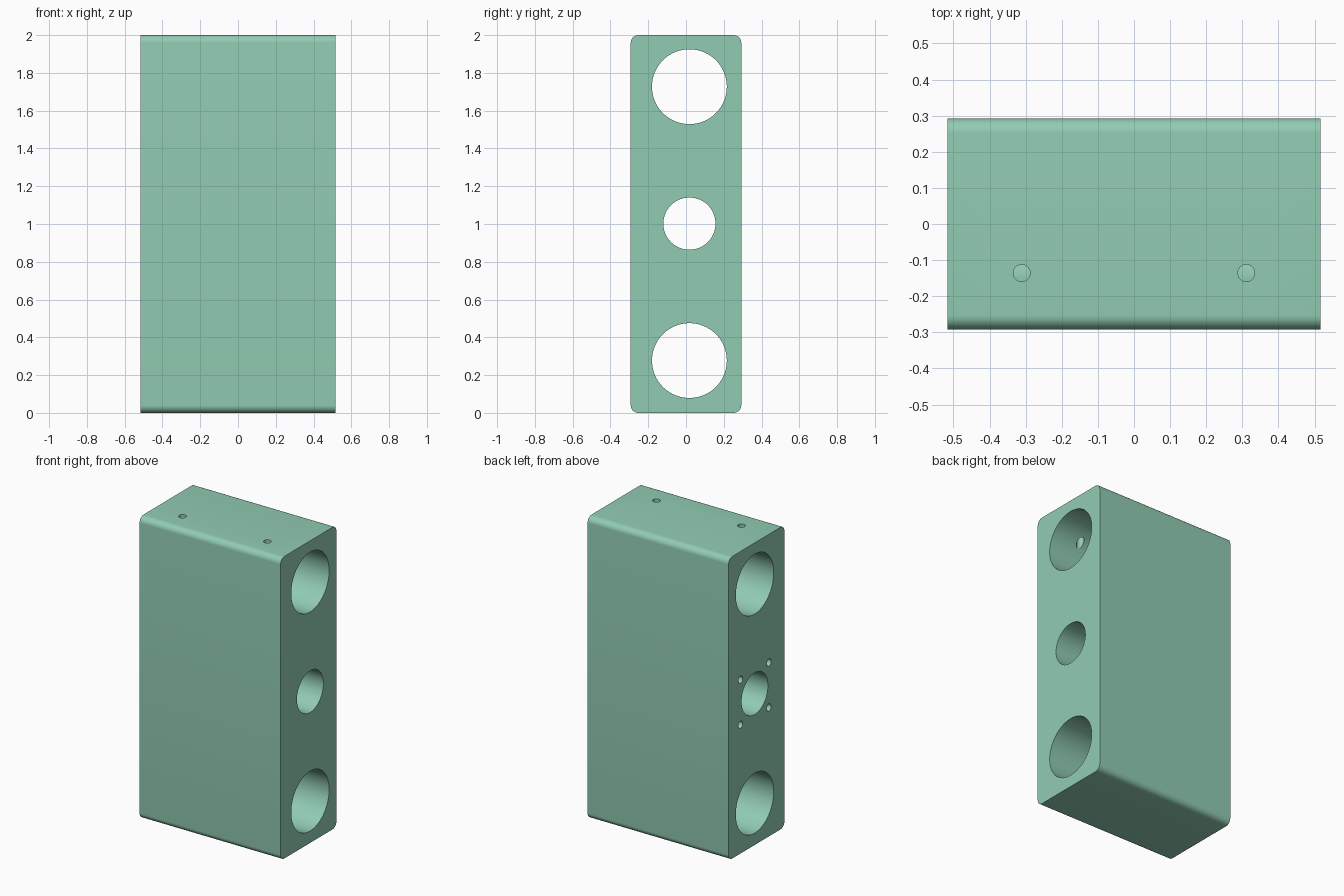
import bpy, bmesh
from math import radians
from mathutils import Matrix

if "Cube" in bpy.data.objects:
    bpy.data.objects.remove(bpy.data.objects["Cube"])

HX, HY, H = 0.516, 0.2925, 2.0      # half width, half depth, height
CY, CZ = 0.018, 1.002               # bore axis
PIN = 0.149                         # screw hole offset from the bore axis


def add_cylinder(bm, start, axis, length, radius, sides):
    """Closed cylinder from start, running along +x or +z."""
    turn = Matrix.Rotation(radians(90), 4, 'Y') if axis == 'X' else Matrix()
    mat = Matrix.Translation(start) @ turn @ Matrix.Translation((0, 0, length / 2))
    bmesh.ops.create_cone(bm, cap_ends=True, segments=sides, radius1=radius,
                          radius2=radius, depth=length, matrix=mat)


def make_object(name, bm):
    mesh = bpy.data.meshes.new(name)
    bm.to_mesh(mesh)
    bm.free()
    obj = bpy.data.objects.new(name, mesh)
    bpy.context.collection.objects.link(obj)
    return obj


# Block with its four long edges rounded
bm = bmesh.new()
bmesh.ops.create_cube(bm, size=1, matrix=Matrix.Translation((0, 0, H / 2))
                      @ Matrix.Diagonal((2 * HX, 2 * HY, H, 1)))
long_edges = [e for e in bm.edges if abs(e.verts[0].co.x - e.verts[1].co.x) > 0.5]
bmesh.ops.bevel(bm, geom=long_edges, offset=0.04, segments=8, profile=0.5,
                affect='EDGES')
block = make_object("bearing_block", bm)

# Green paint
paint = bpy.data.materials.new("green_paint")
paint.diffuse_color = (0.286, 0.606, 0.451, 1)
paint.use_nodes = True
paint.node_tree.nodes["Principled BSDF"].inputs["Base Color"].default_value = paint.diffuse_color
block.data.materials.append(paint)

# Three through bores, two large and one small
bores = bmesh.new()
for z, r in ((CZ - 0.725, 0.198), (CZ, 0.138), (CZ + 0.725, 0.198)):
    add_cylinder(bores, (-HX - 0.1, CY, z), 'X', 2 * HX + 0.2, r, 96)

# Four blind screw holes around the middle bore, on the left face
screws = bmesh.new()
for sy in (-1, 1):
    for sz in (-1, 1):
        add_cylinder(screws, (-HX - 0.1, CY + sy * PIN, CZ + sz * PIN), 'X',
                     0.35, 0.0235, 32)

# Two set-screw holes from the top into the upper bore
for x in (-0.311, 0.311):
    add_cylinder(screws, (x, -0.136, CZ + 0.725), 'Z', 0.4, 0.0235, 32)

# Cut the holes
for name, cut in (("bore_cutter", bores), ("screw_cutter", screws)):
    cutter = make_object(name, cut)
    cutter.hide_render = True
    cutter.data.materials.append(paint)
    bpy.context.view_layer.objects.active = block
    mod = block.modifiers.new(name, 'BOOLEAN')
    mod.operation = 'DIFFERENCE'
    mod.solver = 'EXACT'
    mod.object = cutter
    bpy.ops.object.modifier_apply(modifier=mod.name)
    bpy.data.objects.remove(cutter)

# Smooth bores and rounded edges, sharp rims
bpy.ops.object.select_all(action='DESELECT')
block.select_set(True)
bpy.context.view_layer.objects.active = block
bpy.ops.object.shade_smooth_by_angle(angle=radians(30))
